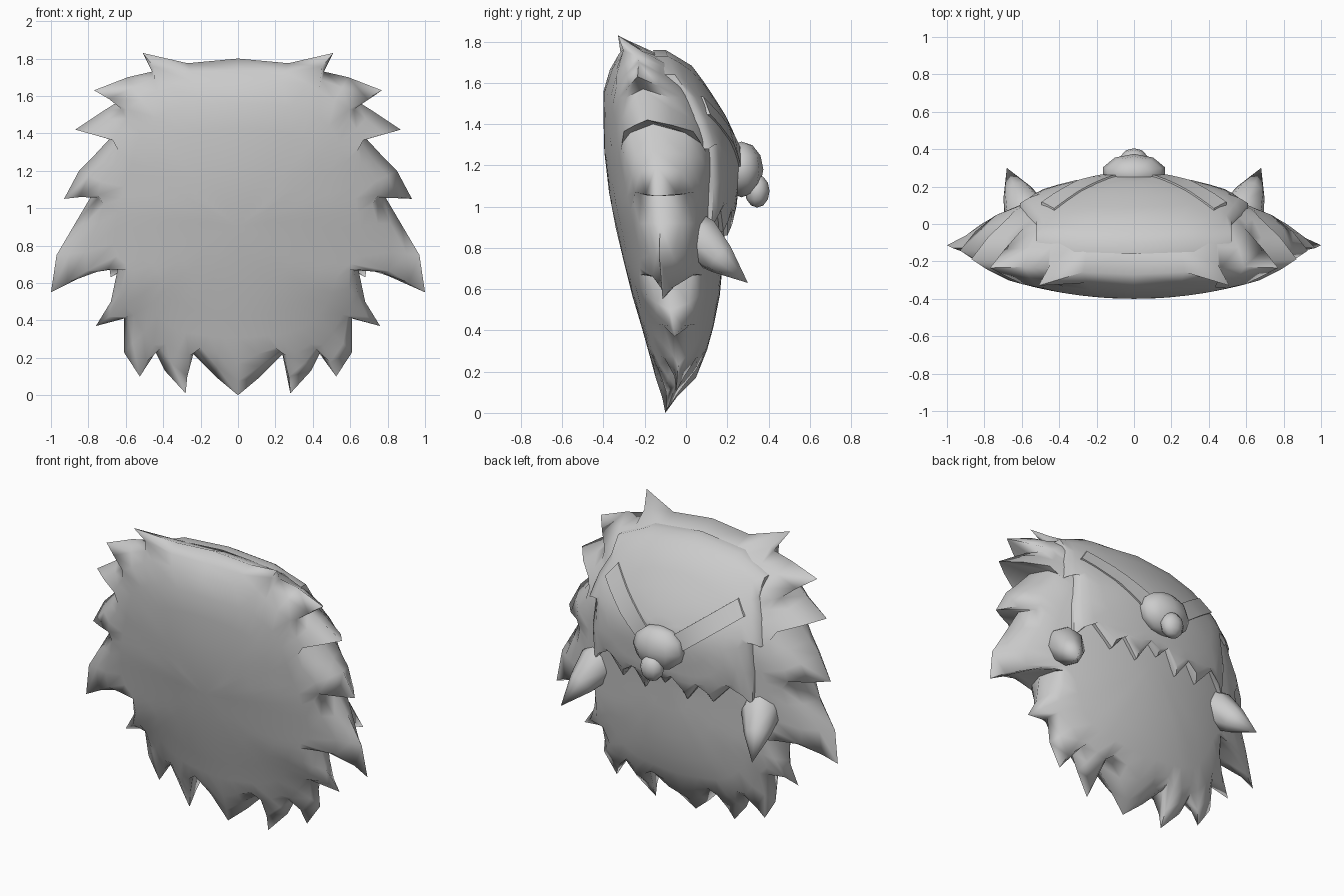
import bpy, bmesh, math
from mathutils import Vector

cube = bpy.data.objects.get("Cube")
if cube:
    bpy.data.objects.remove(cube)

hair = bpy.data.materials.new("hair_grey")
hair.use_nodes = True
hair.diffuse_color = (0.6, 0.6, 0.6, 1)
hair.node_tree.nodes["Principled BSDF"].inputs["Base Color"].default_value = (0.6, 0.6, 0.6, 1)

# Depth of the centre line by height, as (z, y)
FRONT = [(0, -.1), (.4, -.21), (.6, -.27), (1, -.365), (1.3, -.4), (1.57, -.4), (1.72, -.35), (1.83, -.32)]
BACK = [(0, -.1), (.15, .04), (.35, .12), (.6, .17), (.9, .19), (1.2, .22), (1.3, .21),
        (1.42, .16), (1.58, .06), (1.7, -.03), (1.76, -.12), (1.83, -.28)]
# Sideways curvature by height, as (z, amount)
FRONT_CURVE = [(0, .45), (.4, .28), (.6, .18), (1, .22)]
BACK_CURVE = [(0, .12), (.4, .28), (.9, .27), (1.3, .33)]
# Right-hand halves of the jagged outlines, as (x, z), top to bottom
BODY = [(0, 1.8), (.27, 1.775), (.51, 1.83), (.46, 1.73), (.59, 1.7), (.77, 1.63), (.64, 1.57),
        (.72, 1.52), (.87, 1.42), (.66, 1.4), (.78, 1.27), (.85, 1.2), (.93, 1.05), (.77, 1.09),
        (.87, .92), (.97, .75), (1, .55), (.8, .65), (.64, .69), (.68, .5), (.76, .37), (.61, .41),
        (.61, .23), (.525, .1), (.44, .23), (.39, .13), (.28, .01), (.26, .24), (.12, .1), (0, 0)]
CAP = [(0, 1.76), (.32, 1.73), (.52, 1.64), (.52, 1.54), (.57, 1.43), (.61, 1.28), (.55, 1.33), (.57, 1.1),
       (.56, .9), (.45, 1.02), (.32, .88), (.24, .98), (.15, .86), (.07, 1), (0, .93)]


def lookup(table, z):
    for (a, ya), (b, yb) in zip(table, table[1:]):
        if z <= b:
            return ya + (yb - ya) * max(0, z - a) / (b - a)
    return table[-1][1]


def front_y(x, z):
    return lookup(FRONT, z) + lookup(FRONT_CURVE, z) * x * x


def back_y(x, z):
    return lookup(BACK, z) - lookup(BACK_CURVE, z) * x * x


def rim_y(x, z):
    return (front_y(x, z) + back_y(x, z)) / 2 - .03 * abs(x)


def mirrored(half):
    return [Vector(p) for p in half] + [Vector((-x, z)) for x, z in half[-2:0:-1]]


def soften(loop, times):
    for _ in range(times):
        n = len(loop)
        loop = [loop[i] / 2 + (loop[i - 1] + loop[(i + 1) % n]) / 4 for i in range(n)]
    return loop


def finish(name, bm, angle=50):
    bmesh.ops.recalc_face_normals(bm, faces=bm.faces)
    mesh = bpy.data.meshes.new(name)
    bm.to_mesh(mesh)
    bm.free()
    obj = bpy.data.objects.new(name, mesh)
    bpy.context.collection.objects.link(obj)
    mesh.materials.append(hair)
    bpy.ops.object.select_all(action="DESELECT")
    obj.select_set(True)
    bpy.context.view_layer.objects.active = obj
    bpy.ops.object.shade_smooth_by_angle(angle=math.radians(angle))


def bridge(bm, a, b):
    n = len(a)
    for i in range(n):
        bm.faces.new((a[i], a[(i + 1) % n], b[(i + 1) % n], b[i]))


def sheet(bm, outline, rim, centre, depth):
    """Fill a rim with rings that shrink and lose their spikes towards the centre."""
    centre = Vector(centre)
    # A ring close to the rim swells the spikes into full tufts
    shoulder = []
    for p, q, v in zip(outline, soften(outline, 1), rim):
        x, z = p.lerp(centre + (q - centre) * .86, .45)
        shoulder.append(bm.verts.new((x, v.co.y + (depth(x, z) - v.co.y) * .75, z)))
    bridge(bm, rim, shoulder)
    last = shoulder
    for scale, times in ((.86, 1), (.74, 4), (.6, 8), (.42, 12), (.2, 14)):
        ring = []
        for p in soften(outline, times):
            x, z = centre + (p - centre) * scale
            ring.append(bm.verts.new((x, depth(x, z), z)))
        bridge(bm, last, ring)
        last = ring
    tip = bm.verts.new((0, depth(0, centre.y), centre.y))
    for i in range(len(last)):
        bm.faces.new((last[i - 1], last[i], tip))


# Main mass: front and back sheets sharing one spiky rim
bm = bmesh.new()
outline = mirrored(BODY)
rim = [bm.verts.new((x, rim_y(x, z), z)) for x, z in outline]
sheet(bm, outline, rim, (0, .9), front_y)
sheet(bm, outline, rim, (0, .9), back_y)
finish("hair_body", bm, 85)

# Upper back layer with a jagged hem folded inwards
bm = bmesh.new()
outline = mirrored(CAP)
hem = [bm.verts.new((x, back_y(x, z) - .04, z)) for x, z in outline]
rim = [bm.verts.new((x, back_y(x, z) + .02, z)) for x, z in outline]
bridge(bm, hem, rim)
sheet(bm, outline, rim, (0, 1.3), lambda x, z: back_y(x, z) + .045)
finish("upper_back_hair", bm)


def lock(name, base, radius, tip):
    """A pointed lock: a bulging ring drawn out to a tip."""
    bm = bmesh.new()
    base, tip = Vector(base), Vector(tip)
    turn = (tip - base).to_track_quat("Z", "Y")
    rings = []
    for t, size in ((-.25, .8), (.1, 1), (.5, .66)):
        ring = []
        for i in range(8):
            a = math.tau * i / 8
            offset = Vector((math.cos(a), math.sin(a), 0)) * size * radius
            ring.append(bm.verts.new(base.lerp(tip, t) + turn @ offset))
        if rings:
            bridge(bm, rings[-1], ring)
        rings.append(ring)
    point = bm.verts.new(tip)
    for i in range(8):
        bm.faces.new((rings[-1][i - 1], rings[-1][i], point))
    bm.faces.new(rings[0])
    finish(name, bm, 70)


def blob(name, centre, radii):
    bm = bmesh.new()
    bmesh.ops.create_uvsphere(bm, u_segments=10, v_segments=6, radius=1)
    bmesh.ops.scale(bm, vec=radii, verts=bm.verts)
    bmesh.ops.translate(bm, vec=centre, verts=bm.verts)
    finish(name, bm, 60)


for side, s in (("left", 1), ("right", -1)):
    # Large lock sticking out behind each side
    lock(side + "_back_lock", (s * .57, .04, .86), .12, (s * .68, .3, .63))

    # Flat band of hair running from the knot to the side
    bm = bmesh.new()
    rows = []
    start, end = Vector((s * .08, 1.2)), Vector((s * .46, 1.49))
    across = Vector((-(end - start).y, (end - start).x)).normalized() * .055
    for i in range(7):
        row = []
        for w, lift in ((-1, .02), (-1, .055), (1, .055), (1, .02)):
            x, z = start.lerp(end, i / 6) + across * w
            row.append(bm.verts.new((x, back_y(x, z) + lift, z)))
        if rows:
            bridge(bm, rows[-1], row)
        rows.append(row)
    bm.faces.new(rows[0])
    bm.faces.new(rows[-1])
    finish(side + "_band", bm, 35)

# Knot with its short tail
blob("knot", (0, .27, 1.18), (.175, .105, .135))
blob("knot_tail", (0, .345, 1.075), (.075, .06, .08))
